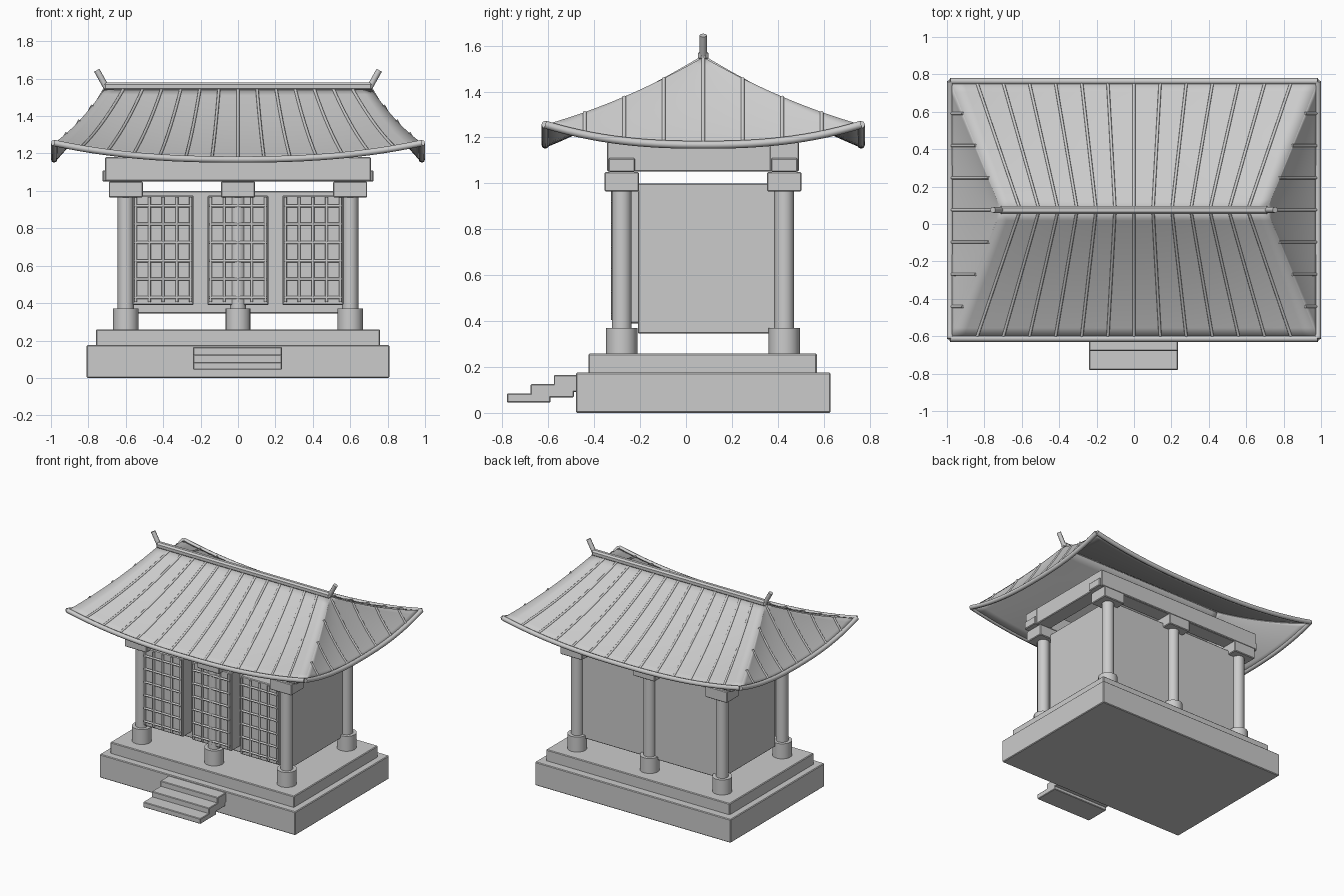
import bpy, bmesh
from math import radians
from mathutils import Vector, Matrix

cube = bpy.data.objects.get("Cube")
if cube:
    bpy.data.objects.remove(cube)

grey = bpy.data.materials.new("plain_grey")
grey.use_nodes = True
grey.diffuse_color = (0.6, 0.6, 0.6, 1)
grey.node_tree.nodes["Principled BSDF"].inputs["Base Color"].default_value = grey.diffuse_color

CY = 0.075                      # middle of the building in y
HALF_X, HALF_Y, RIDGE_X = 0.983, 0.688, 0.71
RIDGE_Z, EAVE_Z, LIFT = 1.55, 1.168, 0.088


def finish(name, data):
    obj = bpy.data.objects.new(name, data)
    bpy.context.collection.objects.link(obj)
    data.materials.append(grey)
    return obj


def smooth(obj, angle=40):
    bpy.ops.object.select_all(action="DESELECT")
    obj.select_set(True)
    bpy.context.view_layer.objects.active = obj
    bpy.ops.object.shade_smooth_by_angle(angle=radians(angle))


def box(name, xs, ys, zs, bevel=0.005):
    lo, hi = Vector((xs[0], ys[0], zs[0])), Vector((xs[1], ys[1], zs[1]))
    mesh = bpy.data.meshes.new(name)
    bm = bmesh.new()
    bmesh.ops.create_cube(bm, size=1, matrix=Matrix.Translation((lo + hi) / 2) @ Matrix.Diagonal((hi - lo).to_4d()))
    bm.to_mesh(mesh)
    bm.free()
    obj = finish(name, mesh)
    mod = obj.modifiers.new("Bevel", "BEVEL")
    mod.width, mod.segments = bevel, 1
    return obj


def cylinder(name, x, y, z0, z1, radius):
    mesh = bpy.data.meshes.new(name)
    bm = bmesh.new()
    bmesh.ops.create_cone(bm, cap_ends=True, segments=16, radius1=radius, radius2=radius,
                          depth=z1 - z0, matrix=Matrix.Translation((x, y, (z0 + z1) / 2)))
    bm.to_mesh(mesh)
    bm.free()
    smooth(finish(name, mesh))


def tubes(name, paths, radius, cyclic=False):
    curve = bpy.data.curves.new(name, "CURVE")
    curve.dimensions = "3D"
    curve.bevel_depth, curve.bevel_resolution = radius, 2
    curve.use_fill_caps = True
    for path in paths:
        spline = curve.splines.new("POLY")
        spline.points.add(len(path) - 1)
        for point, co in zip(spline.points, path):
            point.co = (*co, 1)
        spline.use_cyclic_u = cyclic
    return finish(name, curve)


# Stepped platform and entrance stairs
box("lower_platform", (-0.81, 0.81), (-0.48, 0.63), (0, 0.175))
box("upper_platform", (-0.76, 0.76), (-0.425, 0.57), (0.17, 0.258))
for i in range(3):
    y = -0.78 + 0.102 * i
    box(f"step_{i + 1}", (-0.24, 0.235), (y, min(y + 0.19, -0.475)),
        (0.045 + 0.023 * i, 0.085 + 0.04 * i), 0.004)

# Columns with footings and capitals
for row, y in (("front", -0.28), ("back", 0.428)):
    for side, x in (("right", -0.6), ("middle", 0), ("left", 0.6)):
        cylinder(f"{row}_{side}_footing", x, y, 0.255, 0.37, 0.068)
        cylinder(f"{row}_{side}_column", x, y, 0.36, 0.98, 0.043)
        box(f"{row}_{side}_capital", (x - 0.091, x + 0.091), (y - 0.075, y + 0.075), (0.965, 1.05))
    # Long tie beams, poking out past the ring beam
    box(f"{row}_tie_beam", (-0.725, 0.725), (y - 0.058, y + 0.058), (1.05, 1.11))
    box(f"{row}_ring_beam", (-0.71, 0.71), (y - 0.064, y + 0.064), (1.052, 1.18))
for side, s in (("right", -1), ("left", 1)):
    box(f"{side}_ring_beam", sorted((s * 0.59, s * 0.708)), (-0.34, 0.488), (1.052, 1.18))

# Room and lattice doors
box("room_walls", (-0.595, 0.595), (-0.21, 0.428), (0.345, 1.0))
for side, x in (("right", -0.4), ("middle", 0), ("left", 0.4)):
    box(f"{side}_door", (x - 0.163, x + 0.163), (-0.308, -0.2), (0.39, 0.975))
    bars = [[(x + 0.0735 * k, -0.318, 0.405), (x + 0.0735 * k, -0.318, 0.968)] for k in range(-2, 3)]
    bars += [[(x - 0.155, -0.318, 0.43 + 0.098 * k), (x + 0.155, -0.318, 0.43 + 0.098 * k)] for k in range(6)]
    tubes(f"{side}_lattice", bars, 0.008)


# Hipped roof: u runs along the eave, t from the ridge down to the eave
def roof_z(u, t):
    eave = EAVE_Z + LIFT * abs(u) ** 2.4
    return RIDGE_Z + (eave - RIDGE_Z) * t - 0.1 * t * (1 - t)


def long_slope(s, u, t):
    return Vector((u * (RIDGE_X + (HALF_X - RIDGE_X) * t), CY + s * HALF_Y * t, roof_z(u, t)))


def end_slope(s, u, t):
    return Vector((s * (RIDGE_X + (HALF_X - RIDGE_X) * t), CY + u * HALF_Y * t, roof_z(u, t)))


def slope_mesh(name, func, s, nu=28, nt=12):
    bm = bmesh.new()
    grid = [[bm.verts.new(func(s, 2 * i / nu - 1, j / nt)) for j in range(nt + 1)] for i in range(nu + 1)]
    for i in range(nu):
        for j in range(nt):
            bm.faces.new((grid[i][j], grid[i + 1][j], grid[i + 1][j + 1], grid[i][j + 1]))
    bmesh.ops.remove_doubles(bm, verts=bm.verts, dist=0.0001)
    bmesh.ops.recalc_face_normals(bm, faces=bm.faces)
    if sum(f.normal.z for f in bm.faces) < 0:
        bmesh.ops.reverse_faces(bm, faces=bm.faces)
    mesh = bpy.data.meshes.new(name)
    bm.to_mesh(mesh)
    bm.free()
    obj = finish(name, mesh)
    smooth(obj)
    mod = obj.modifiers.new("Thickness", "SOLIDIFY")
    mod.thickness, mod.offset = 0.012, -1


N = 12
for name, s in (("front", -1), ("back", 1)):
    slope_mesh(f"{name}_roof", long_slope, s)
    tubes(f"{name}_roof_ribs",
          [[long_slope(s, k / 7, j / N) for j in range(N + 1)] for k in range(-6, 7)], 0.008)

for name, s in (("right", -1), ("left", 1)):
    slope_mesh(f"{name}_roof", end_slope, s)
    ribs = []
    for k in range(-3, 4):      # ribs stay parallel and stop at the hips
        top = max(abs(k) / 4, 0.001)
        ts = [top + (1 - top) * j / N for j in range(N + 1)]
        ribs.append([end_slope(s, k / 4 / t, t) for t in ts])
    tubes(f"{name}_roof_ribs", ribs, 0.008)
    # Ridge end finials
    tubes(f"{name}_finial", [[(s * 0.705, CY, 1.555), (s * 0.755, CY, 1.645)]], 0.016)

# Rounded eave trim and ridge pole
us = [2 * i / 28 - 1 for i in range(29)]
for name, func, s in (("front", long_slope, -1), ("back", long_slope, 1),
                      ("right", end_slope, -1), ("left", end_slope, 1)):
    tubes(f"{name}_eave_trim", [[func(s, u, 1) for u in us]], 0.017)
box("ridge_pole", (-0.72, 0.72), (CY - 0.022, CY + 0.022), (1.535, 1.58), 0.012)
